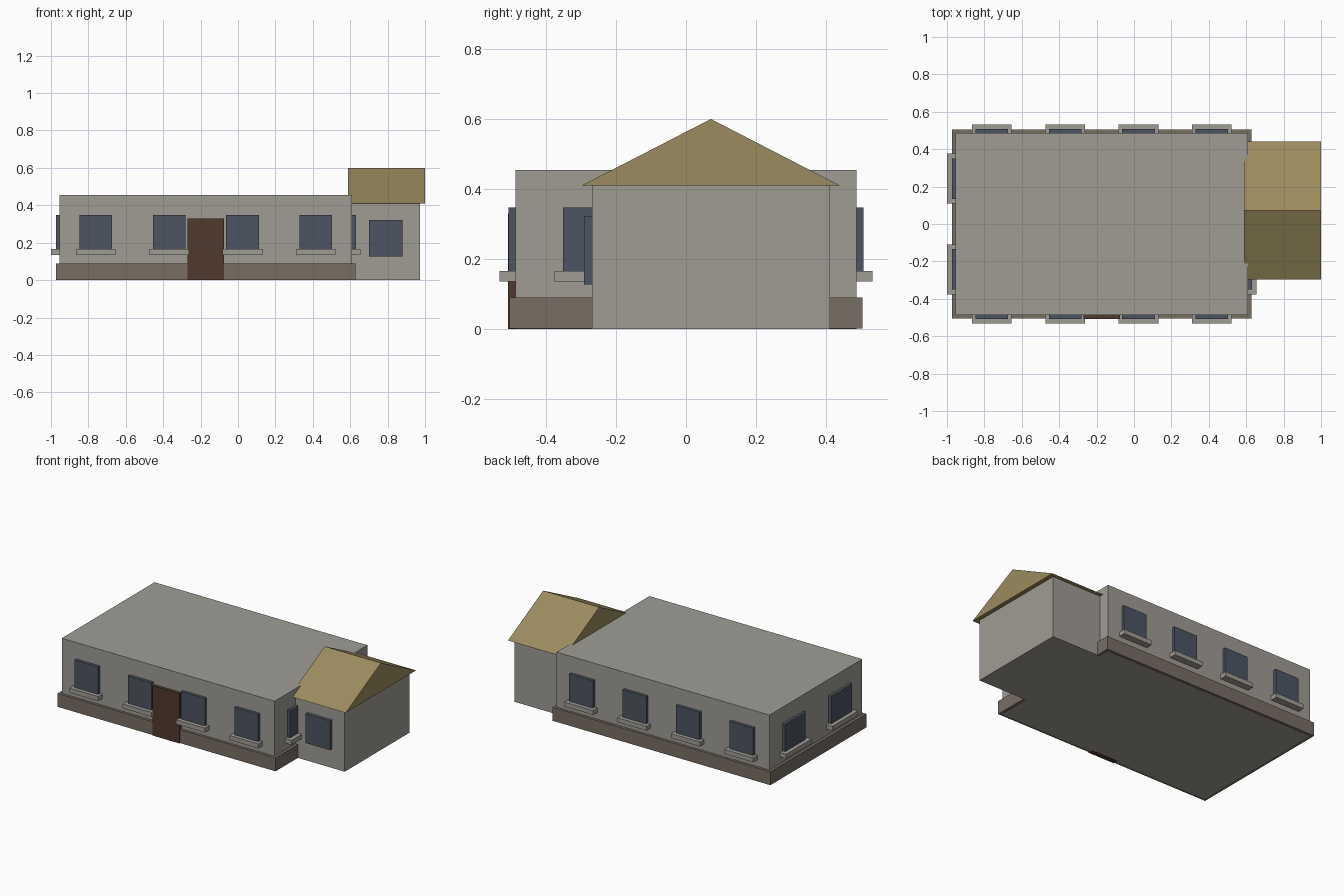
import bpy
import bmesh
from mathutils import Vector

cube = bpy.data.objects.get("Cube")
if cube:
    bpy.data.objects.remove(cube, do_unlink=True)


def material(name, rgb):
    m = bpy.data.materials.new(name)
    m.use_nodes = True
    col = (*rgb, 1)
    m.diffuse_color = col
    bsdf = next(n for n in m.node_tree.nodes if n.type == 'BSDF_PRINCIPLED')
    bsdf.inputs["Base Color"].default_value = col
    bsdf.inputs["Roughness"].default_value = 0.8
    return m


wall = material("wall_grey", (0.35, 0.335, 0.30))
stone = material("plinth_brown", (0.185, 0.158, 0.127))
glass = material("window_blue", (0.073, 0.09, 0.122))
wood = material("door_brown", (0.08, 0.041, 0.027))
thatch = material("roof_tan", (0.33, 0.26, 0.112))


def add_object(name, bm, mat):
    bmesh.ops.recalc_face_normals(bm, faces=bm.faces)
    me = bpy.data.meshes.new(name)
    bm.to_mesh(me)
    bm.free()
    me.materials.append(mat)
    ob = bpy.data.objects.new(name, me)
    bpy.context.collection.objects.link(ob)
    return ob


def box(name, x, y, z, mat):
    """Box from three (low, high) ranges."""
    bm = bmesh.new()
    bmesh.ops.create_cube(bm, size=1)
    for v in bm.verts:
        v.co = Vector([r[0] if c < 0 else r[1] for c, r in zip(v.co, (x, y, z))])
    return add_object(name, bm, mat)


def span(centre, width):
    return (centre - width / 2, centre + width / 2)


def outward(face, side, depth):
    """Range straddling a wall plane and standing proud of it."""
    return tuple(sorted((face - side * 0.015, face + side * depth)))


# Main building
MID, HALF_X, HALF_Y = -0.172, 0.782, 0.487
box("main_walls", span(MID, 2 * HALF_X), span(0, 2 * HALF_Y), (0, 0.455), wall)
box("plinth", span(MID, 1.602), span(0, 1.008), (0.001, 0.09), stone)
box("front_door", (-0.27, -0.075), (-0.509, -0.47), (0, 0.33), wood)

# Windows with sills on the long walls
GLASS_Z, SILL_Z = (0.164, 0.347), (0.135, 0.165)
for side, label in ((-1, "front"), (1, "back")):
    for i in range(4):
        cx = MID + (i - 1.5) * 0.392
        face = side * HALF_Y
        box(f"{label}_window_{i + 1}", span(cx, 0.174), outward(face, side, 0.02), GLASS_Z, glass)
        box(f"{label}_sill_{i + 1}", span(cx, 0.212), outward(face, side, 0.0455), SILL_Z, wall)

# Windows with sills on the end walls
for side, label in ((1, "left"), (-1, "right")):
    for i, cy in enumerate((-0.243, 0.243)):
        face = MID + side * HALF_X
        box(f"{label}_window_{i + 1}", outward(face, side, 0.02), span(cy, 0.217), GLASS_Z, glass)
        box(f"{label}_sill_{i + 1}", outward(face, side, 0.046), span(cy, 0.267), SILL_Z, wall)

# Side annex
box("annex_walls", (0.6, 0.972), (-0.268, 0.412), (0, 0.412), wall)
box("annex_window", (0.70, 0.88), (-0.291, -0.25), (0.127, 0.321), glass)

# Gabled annex roof, a triangle profile extruded along x
bm = bmesh.new()
gable = [bm.verts.new((0.588, y, z)) for y, z in ((-0.298, 0.41), (0.44, 0.41), (0.071, 0.6))]
end = bmesh.ops.extrude_face_region(bm, geom=[bm.faces.new(gable)])
bmesh.ops.translate(bm, vec=(0.412, 0, 0),
                    verts=[g for g in end["geom"] if isinstance(g, bmesh.types.BMVert)])
# Close the starting gable if the extrusion left it open
bmesh.ops.holes_fill(bm, edges=[e for e in bm.edges if e.is_boundary], sides=3)
add_object("annex_roof", bm, thatch)
